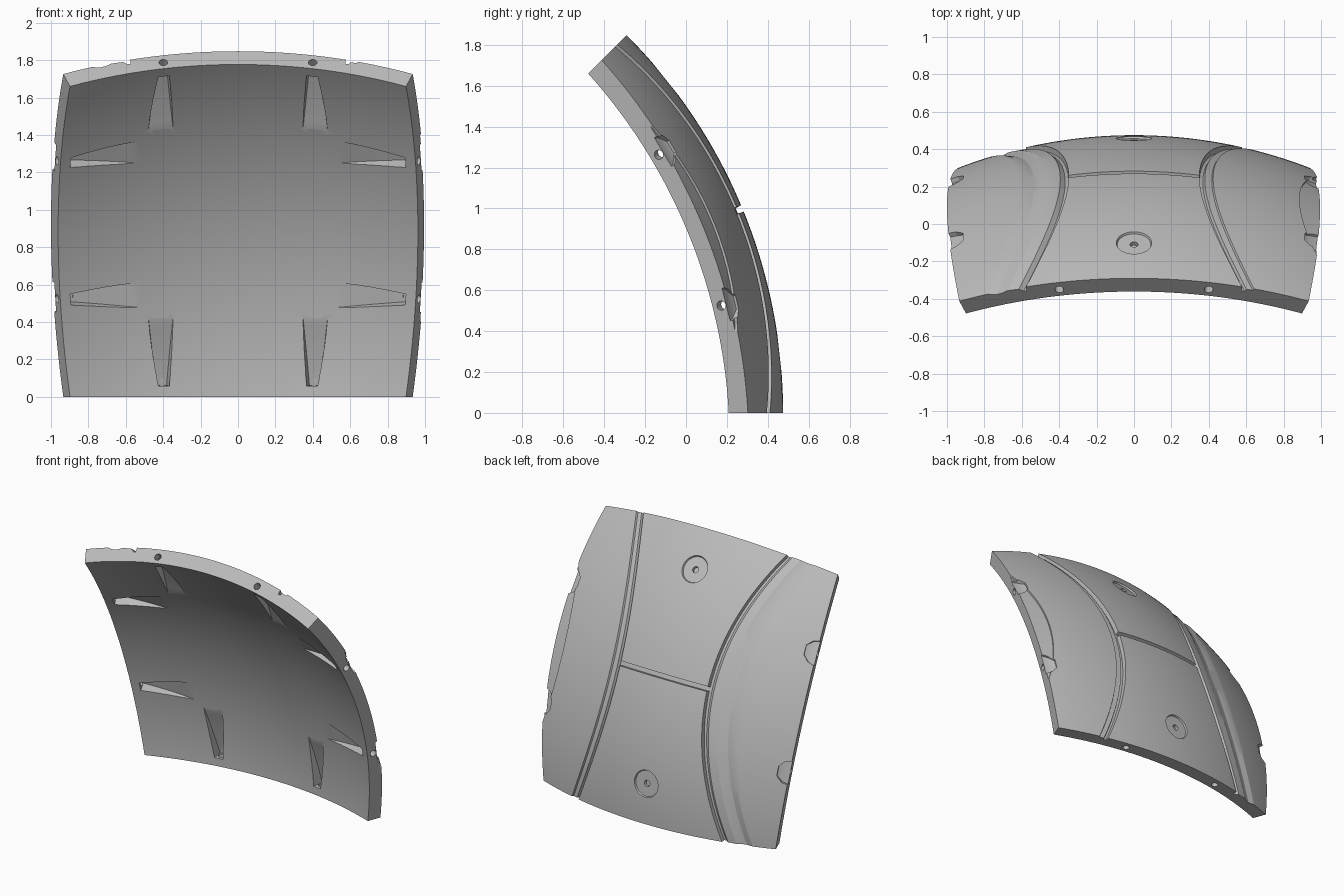
import bpy, bmesh, math
from mathutils import Vector

cube = bpy.data.objects.get("Cube")
if cube:
    bpy.data.objects.remove(cube, do_unlink=True)

R_OUT, R_IN = 2.613, 2.513
TILT = math.radians(22.5)
EDGE = math.tan(TILT)
CENTRE = Vector((0, 0.475 - R_OUT, 0))
MID = Vector((0, math.cos(TILT), math.sin(TILT)))
UP = Vector((0, -math.sin(TILT), math.cos(TILT)))
SIDE = Vector((1, 0, 0))

grey = bpy.data.materials.new("plain grey")
grey.use_nodes = True
colour = (0.5, 0.5, 0.5, 1)
grey.diffuse_color = colour
grey.node_tree.nodes["Principled BSDF"].inputs["Base Color"].default_value = colour


def point(u, v, r):
    """Point on a sphere of radius r, addressed from the panel middle."""
    return CENTRE + (MID + SIDE * u + UP * v).normalized() * r


def make_object(name, bm):
    bmesh.ops.recalc_face_normals(bm, faces=bm.faces)
    mesh = bpy.data.meshes.new(name)
    bm.to_mesh(mesh)
    bm.free()
    mesh.materials.append(grey)
    obj = bpy.data.objects.new(name, mesh)
    bpy.context.collection.objects.link(obj)
    return obj


def loft(bm, sections):
    """Closed solid through four-cornered sections of (u, v, r)."""
    rings = [[bm.verts.new(point(*c)) for c in s] for s in sections]
    for a, b in zip(rings, rings[1:]):
        for i in range(4):
            j = (i + 1) % 4
            bm.faces.new((a[i], a[j], b[j], b[i]))
    bm.faces.new(rings[0])
    bm.faces.new(rings[-1])


def cylinder(bm, centre, axis, r1, r2, depth):
    rot = axis.to_track_quat('Z', 'Y').to_matrix().to_4x4()
    rot.translation = centre
    bmesh.ops.create_cone(bm, cap_ends=True, segments=32, radius1=r1,
                          radius2=r2, depth=depth, matrix=rot)


# Curved shell: columns follow the two bowed grooves
GROOVE = 0.135
left_groove = [(0, 0), (.002, -.03), (.009, -.03), (.012, -.012),
               (.027, -.012), (.029, 0)]
right_groove = [(0, 0), (.002, -.03), (.009, -.03), (.018, -.008),
                (.045, -.004), (.06, -.014), (.075, -.016), (.095, 0)]


def half_columns(profile, sign):
    cols = [(sign * (GROOVE + o), d) for o, d in profile]
    start = GROOVE + profile[-1][0]
    cols += [(sign * (start + (EDGE - start) * i / 14), 0) for i in range(1, 15)]
    return cols


columns = half_columns(right_groove, -1)[::-1]
columns += [(GROOVE * i / 12, 0) for i in range(-11, 12)]
columns += half_columns(left_groove, 1)

seam = [-.0065, -.0055, .0055, .0065]
rows = [math.tan(TILT * i / 32) for i in range(-32, 33) if i] + seam
rows.sort()


def bow(s, v):
    t = math.atan(v) / TILT
    a = abs(s)
    weight = min(a / GROOVE, 1, (EDGE - a) / (EDGE - .24))
    return s + math.copysign(.11 * t * t * weight, s)


bm = bmesh.new()
outer, inner = [], []
for v in rows:
    line_out, line_in = [], []
    for s, d in columns:
        if abs(v) < .006 and abs(s) <= GROOVE + .003:
            d = -.03
        u = bow(s, v)
        line_out.append(bm.verts.new(point(u, v, R_OUT + d)))
        line_in.append(bm.verts.new(point(u, v, R_IN)))
    outer.append(line_out)
    inner.append(line_in)
nr, nc = len(rows), len(columns)
for g in (outer, inner):
    for i in range(nr - 1):
        for j in range(nc - 1):
            bm.faces.new((g[i][j], g[i][j + 1], g[i + 1][j + 1], g[i + 1][j]))
for i in (0, nr - 1):
    for j in range(nc - 1):
        bm.faces.new((outer[i][j], outer[i][j + 1], inner[i][j + 1], inner[i][j]))
for j in (0, nc - 1):
    for i in range(nr - 1):
        bm.faces.new((outer[i][j], outer[i + 1][j], inner[i + 1][j], inner[i][j]))
panel = make_object("curved_panel", bm)

# Tapered bolt slots on the inside, and bolt holes through the edges
BOLT = .171
slots, holes, pockets, recess, dishes, pins = (bmesh.new() for _ in range(6))
for along_x in (True, False):
    for out in (-1, 1):
        for across in (-1, 1):
            def place(p, q, r):
                p, q = out * p, across * (BOLT + q)
                return (p, q, r) if along_x else (q, p, r)

            sections = []
            for i in range(7):
                k = i / 6
                p = .215 + .172 * k
                w = .034 - .021 * k
                top = R_IN - .004 + .08 * k
                low = R_IN - .06
                sections.append([place(p, -w * 1.15, low), place(p, w * 1.15, low),
                                 place(p, w * .85, top), place(p, -w * .85, top)])
            loft(slots, sections)
            a = point(*place(EDGE + .02, 0, 2.56))
            b = point(*place(EDGE - .045, 0, 2.56))
            cylinder(holes, (a + b) / 2, a - b, .023, .023, (a - b).length)

# Wedge pockets on the outside at both side edges
for sx in (-1, 1):
    for sv in (-1, 1):
        sections = []
        for p, w, r in ((.378, .014, R_OUT - .012), (.395, .03, R_OUT - .026),
                        (.45, .045, R_OUT - .026)):
            lo, hi = sv * BOLT - w, sv * BOLT + w
            sections.append([(sx * p, lo, r), (sx * p, hi, r),
                             (sx * p, hi, R_OUT + .1), (sx * p, lo, R_OUT + .1)])
        loft(pockets, sections)

# Shallow arc-shaped step at the left edge
sections = []
for i in range(25):
    v = -.235 + .47 * i / 24
    u = .88 - math.sqrt(.52 ** 2 - v * v)
    sections.append([(u, v, R_OUT - .012), (.45, v, R_OUT - .012),
                     (.45, v, R_OUT + .1), (u, v, R_OUT + .1)])
loft(recess, sections)

# Round dishes with a small centre hole
for v in (-.291, .291):
    n = (point(0, v, R_OUT) - CENTRE).normalized()
    cylinder(dishes, point(0, v, R_OUT + .013), n, .09, .112, .052)
    cylinder(pins, point(0, v, R_OUT), n, .022, .022, .07)

for name, cutter_bm in (("slots", slots), ("recess", recess), ("pockets", pockets),
                        ("holes", holes), ("dishes", dishes), ("pins", pins)):
    cutter = make_object(name + "_cutter", cutter_bm)
    cutter.hide_render = True
    mod = panel.modifiers.new(name, 'BOOLEAN')
    mod.operation = 'DIFFERENCE'
    mod.solver = 'EXACT'
    mod.object = cutter
    bpy.context.view_layer.objects.active = panel
    bpy.ops.object.modifier_apply(modifier=mod.name)
    bpy.data.objects.remove(cutter, do_unlink=True)

bpy.ops.object.select_all(action='DESELECT')
panel.select_set(True)
bpy.context.view_layer.objects.active = panel
bpy.ops.object.shade_smooth_by_angle(angle=math.radians(20))
